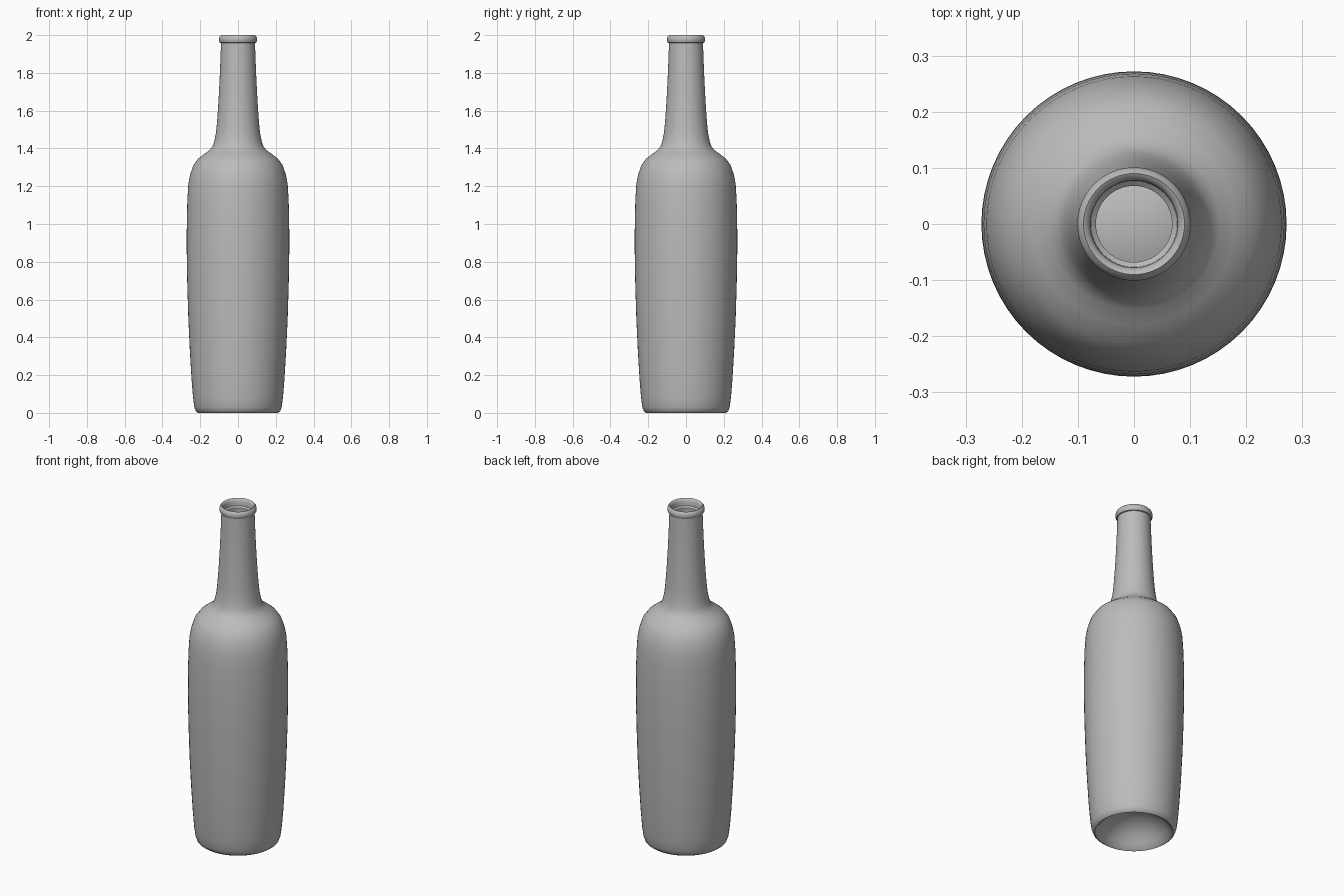
import bpy, bmesh, math

cube = bpy.data.objects.get("Cube")
if cube:
    bpy.data.objects.remove(cube, do_unlink=True)

SIDES = 64
WALL = 0.022

grey = bpy.data.materials.new("plain grey")
grey.use_nodes = True
grey.diffuse_color = (0.5, 0.5, 0.5, 1)
grey.node_tree.nodes["Principled BSDF"].inputs["Base Color"].default_value = (0.5, 0.5, 0.5, 1)

# Hollow under the base, as (radius, height), from the middle outwards
punt = [(0, 0.13), (0.06, 0.122), (0.11, 0.1), (0.15, 0.07), (0.18, 0.035), (0.2, 0.008)]

# Outer wall from the foot to just under the lip
body = [(0.223, 0.008), (0.231, 0.03), (0.238, 0.08), (0.246, 0.18), (0.255, 0.33),
        (0.263, 0.5), (0.269, 0.7), (0.272, 0.88), (0.271, 1.02), (0.268, 1.13),
        (0.263, 1.21), (0.254, 1.26), (0.237, 1.31), (0.212, 1.345), (0.18, 1.37),
        (0.152, 1.39)]
neck = [(0.136, 1.408), (0.126, 1.435), (0.117, 1.48), (0.111, 1.54), (0.104, 1.64),
        (0.098, 1.75), (0.093, 1.87), (0.09, 1.958)]

# Rounded lip and the step inside the mouth
lip = [(0.096, 1.96), (0.1, 1.968), (0.101, 1.98), (0.098, 1.992), (0.09, 2.0),
       (0.083, 1.996), (0.078, 1.985), (0.077, 1.958)]

# Inner wall follows the outer one at the glass thickness
outer = body[1:] + neck[:-1]
inner = [(r - WALL, max(z, 0.05)) for r, z in reversed(outer)]
floor = [(r, z + WALL) for r, z in reversed(punt[:-1])]
profile = punt + [(0.212, 0)] + body + neck + lip + [(0.068, 1.95)] + inner + floor

# Spin the profile into a closed shell
bm = bmesh.new()
verts = [bm.verts.new((r, 0, z)) for r, z in profile]
edges = [bm.edges.new(pair) for pair in zip(verts, verts[1:])]
bmesh.ops.spin(bm, geom=verts + edges, cent=(0, 0, 0), axis=(0, 0, 1),
               angle=math.tau, steps=SIDES, use_merge=True)
bmesh.ops.remove_doubles(bm, verts=bm.verts, dist=0.0005)
bmesh.ops.recalc_face_normals(bm, faces=bm.faces)
mesh = bpy.data.meshes.new("bottle")
bm.to_mesh(mesh)
bm.free()
mesh.materials.append(grey)

bottle = bpy.data.objects.new("bottle", mesh)
bpy.context.collection.objects.link(bottle)
bpy.context.view_layer.objects.active = bottle
bottle.select_set(True)
bpy.ops.object.shade_smooth_by_angle(angle=math.radians(40))
